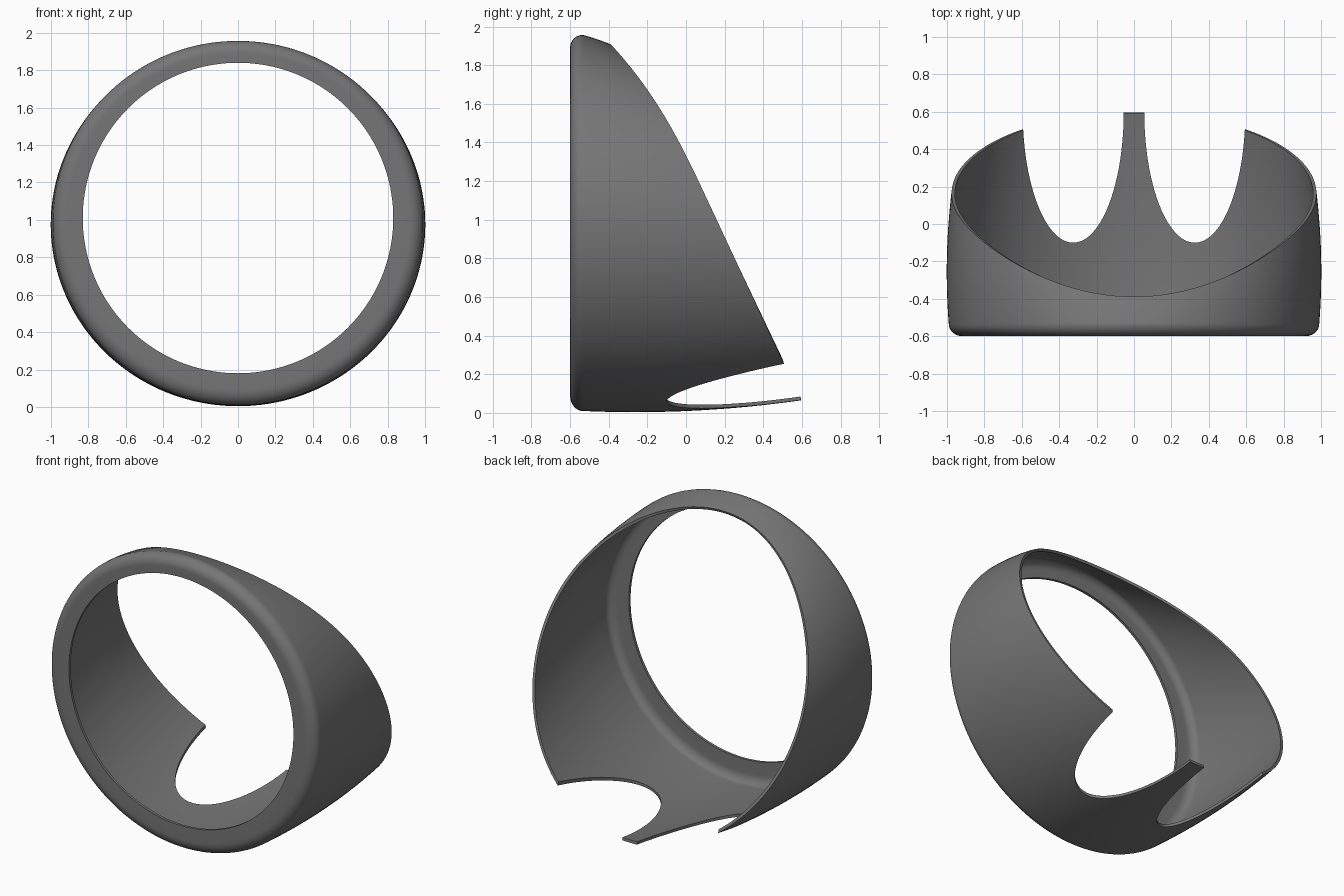
import bpy, bmesh, math
from mathutils import Vector

if "Cube" in bpy.data.objects:
    bpy.data.objects.remove(bpy.data.objects["Cube"])

CENTRE_Z, HOLE, FRONT, WALL = 1.01, 0.83, -0.6, 0.018
SEGMENTS, WALL_STEPS, CORNER_STEPS = 160, 20, 10

grey = bpy.data.materials.new("dark grey")
grey.use_nodes = True
grey.diffuse_color = (0.18, 0.18, 0.18, 1)
grey.node_tree.nodes["Principled BSDF"].inputs["Base Color"].default_value = grey.diffuse_color


def through(a, b, c, t):
    """Parabola through a, b and c at t = 0, 0.5 and 1."""
    return a + (4 * b - 3 * a - c) * t + 2 * (a + c - 2 * b) * t * t


def rim_depth(z):
    """Slanted rear rim, curling forward near the crown."""
    return (1.34 - z) / 2.14 - 0.12 * max(0, (z - 1.1) / 0.8) ** 3


def section(up):
    """Closed (radius, y) outline of the shell; up is 1 at the crown, -1 at the base."""
    t = (1 - up) / 2
    start = through(0.947, 0.99, 1.0, t)
    middle = through(0.925, 1.0, 0.999, t)
    end = through(0.897, 0.975, 0.945, t)
    dr, dy = through(0.065, 0.075, 0.08, t), 0.065
    rim = rim_depth(CENTRE_Z + end * up)
    outer = [Vector((HOLE, FRONT)), Vector(((HOLE + start - dr) / 2, FRONT))]
    for i in range(CORNER_STEPS):
        a = math.pi / 2 * i / CORNER_STEPS
        outer.append(Vector((start - dr + dr * math.sin(a), FRONT + dy - dy * math.cos(a))))
    for i in range(WALL_STEPS + 1):
        s = i / WALL_STEPS
        outer.append(Vector((through(start, middle, end, s), FRONT + dy + s * (rim - FRONT - dy))))
    inner = []
    for i, p in enumerate(outer):
        d = (outer[min(i + 1, len(outer) - 1)] - outer[max(i - 1, 0)]).normalized()
        inner.append(p + WALL * Vector((-d.y, d.x)))
    return outer + inner[::-1]


def make_object(name, bm):
    bmesh.ops.recalc_face_normals(bm, faces=bm.faces)
    mesh = bpy.data.meshes.new(name)
    bm.to_mesh(mesh)
    bm.free()
    obj = bpy.data.objects.new(name, mesh)
    bpy.context.collection.objects.link(obj)
    mesh.materials.append(grey)
    return obj


# Shell with its inward front flange
bm = bmesh.new()
rings = []
for k in range(SEGMENTS):
    a = 2 * math.pi * k / SEGMENTS
    rings.append([bm.verts.new((r * math.sin(a), y, CENTRE_Z + r * math.cos(a)))
                  for r, y in section(math.cos(a))])
count = len(rings[0])
for k, ring in enumerate(rings):
    after = rings[(k + 1) % SEGMENTS]
    for i in range(count):
        j = (i + 1) % count
        bm.faces.new((ring[i], ring[j], after[j], after[i]))
shell = make_object("hood_shell", bm)

# Two elliptical notches that leave the narrow centre prong
for side, name in ((1, "left_notch_cutter"), (-1, "right_notch_cutter")):
    bm = bmesh.new()
    outline = []
    for k in range(96):
        a = 2 * math.pi * k / 96
        outline.append(bm.verts.new((side * 0.325 + 0.27 * math.cos(a), 0.6 + 0.7 * math.sin(a), -0.3)))
    base = bm.faces.new(outline)
    top = bmesh.ops.extrude_face_region(bm, geom=[base])
    bmesh.ops.translate(bm, vec=(0, 0, 0.9),
                        verts=[v for v in top["geom"] if isinstance(v, bmesh.types.BMVert)])
    cutter = make_object(name, bm)
    cut = shell.modifiers.new(name, "BOOLEAN")
    cut.operation, cut.solver, cut.object = "DIFFERENCE", "EXACT", cutter
    bpy.ops.object.select_all(action="DESELECT")
    bpy.context.view_layer.objects.active = shell
    shell.select_set(True)
    bpy.ops.object.modifier_apply(modifier=name)
    bpy.data.objects.remove(cutter)

bpy.ops.object.shade_smooth_by_angle(angle=math.radians(35))
